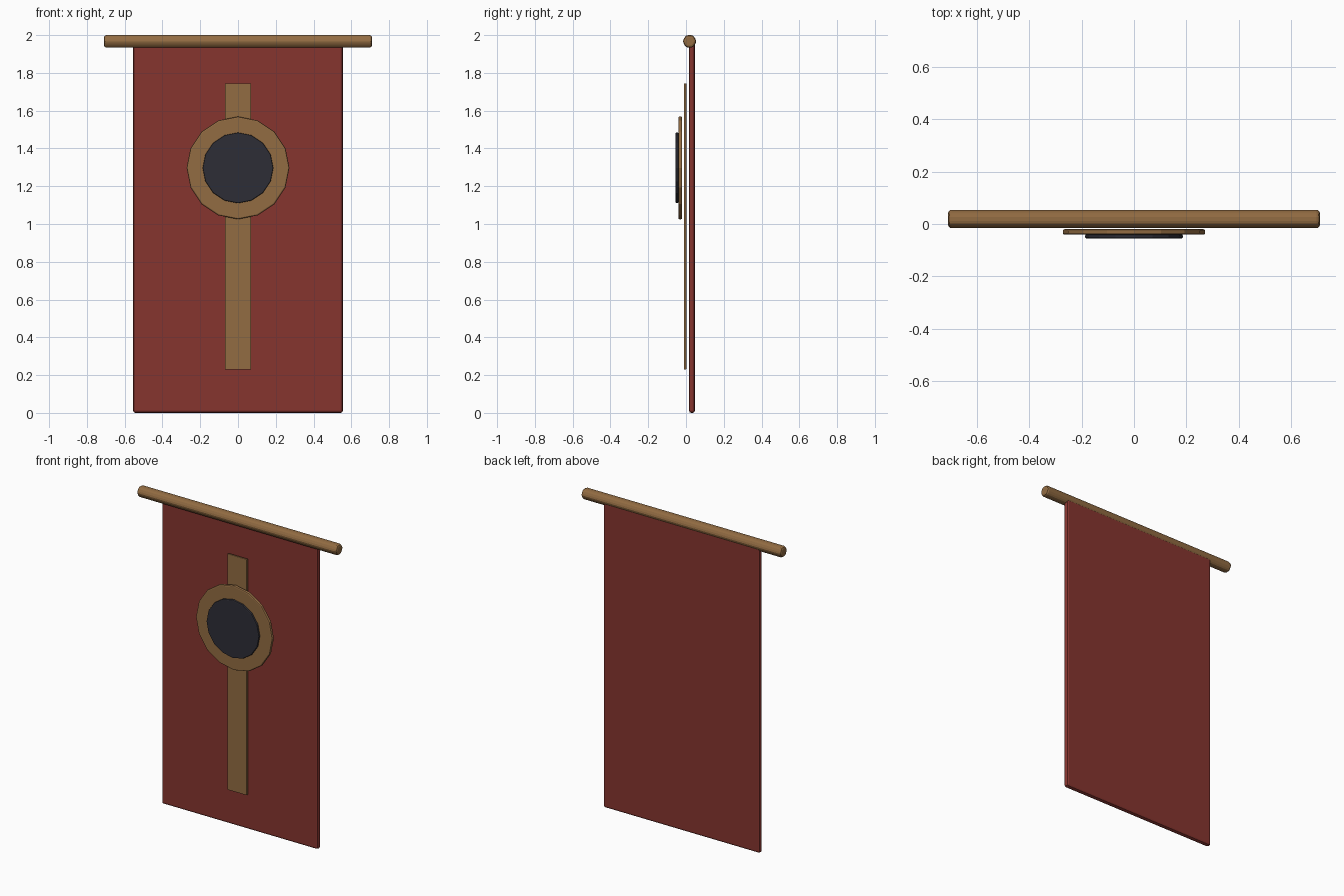
import bpy
import math

cube = bpy.data.objects.get("Cube")
if cube:
    bpy.data.objects.remove(cube, do_unlink=True)


def material(name, rgb):
    mat = bpy.data.materials.new(name)
    mat.use_nodes = True
    mat.diffuse_color = (*rgb, 1)
    mat.node_tree.nodes["Principled BSDF"].inputs["Base Color"].default_value = (*rgb, 1)
    return mat


red = material("red cloth", (0.24, 0.035, 0.028))
wood = material("brown wood", (0.29, 0.15, 0.055))
dark = material("dark slate", (0.027, 0.027, 0.037))


def finish(name, mat, bevel, segments=2):
    obj = bpy.context.object
    obj.name = obj.data.name = name
    bpy.ops.object.transform_apply(location=False, rotation=True, scale=True)
    obj.data.materials.append(mat)
    if bevel:
        mod = obj.modifiers.new("soft edges", "BEVEL")
        mod.width = bevel
        mod.segments = segments
        mod.limit_method = "ANGLE"
        mod.angle_limit = math.radians(30)
    return obj


def box(name, mat, x_half, y_range, z_range, bevel):
    (y0, y1), (z0, z1) = y_range, z_range
    bpy.ops.mesh.primitive_cube_add(size=1, location=(0, (y0 + y1) / 2, (z0 + z1) / 2))
    bpy.context.object.scale = (2 * x_half, y1 - y0, z1 - z0)
    return finish(name, mat, bevel)


def disc(name, mat, radius, y_range, z, bevel):
    y0, y1 = y_range
    bpy.ops.mesh.primitive_cylinder_add(vertices=16, radius=radius, depth=y1 - y0,
                                        location=(0, (y0 + y1) / 2, z),
                                        rotation=(math.pi / 2, 0, 0))
    return finish(name, mat, bevel)


# Hanging cloth and the stripe in front of it
box("banner_cloth", red, 0.555, (0.016, 0.047), (0, 1.96), 0.012)
box("centre_stripe", wood, 0.07, (-0.011, 0.002), (0.23, 1.745), 0.003)

# Round emblem: outer disc with a smaller dark disc on its front
disc("emblem_rim", wood, 0.272, (-0.041, -0.02), 1.297, 0.007)
disc("emblem_centre", dark, 0.187, (-0.055, -0.04), 1.297, 0.005)

# Six-sided hanging rod with softened edges, a ridge facing front and back
bpy.ops.mesh.primitive_cylinder_add(vertices=6, radius=0.038, depth=1.42,
                                    location=(0, 0.019, 1.967),
                                    rotation=(0, math.pi / 2, 0))
finish("hanging_rod", wood, 0.012)
